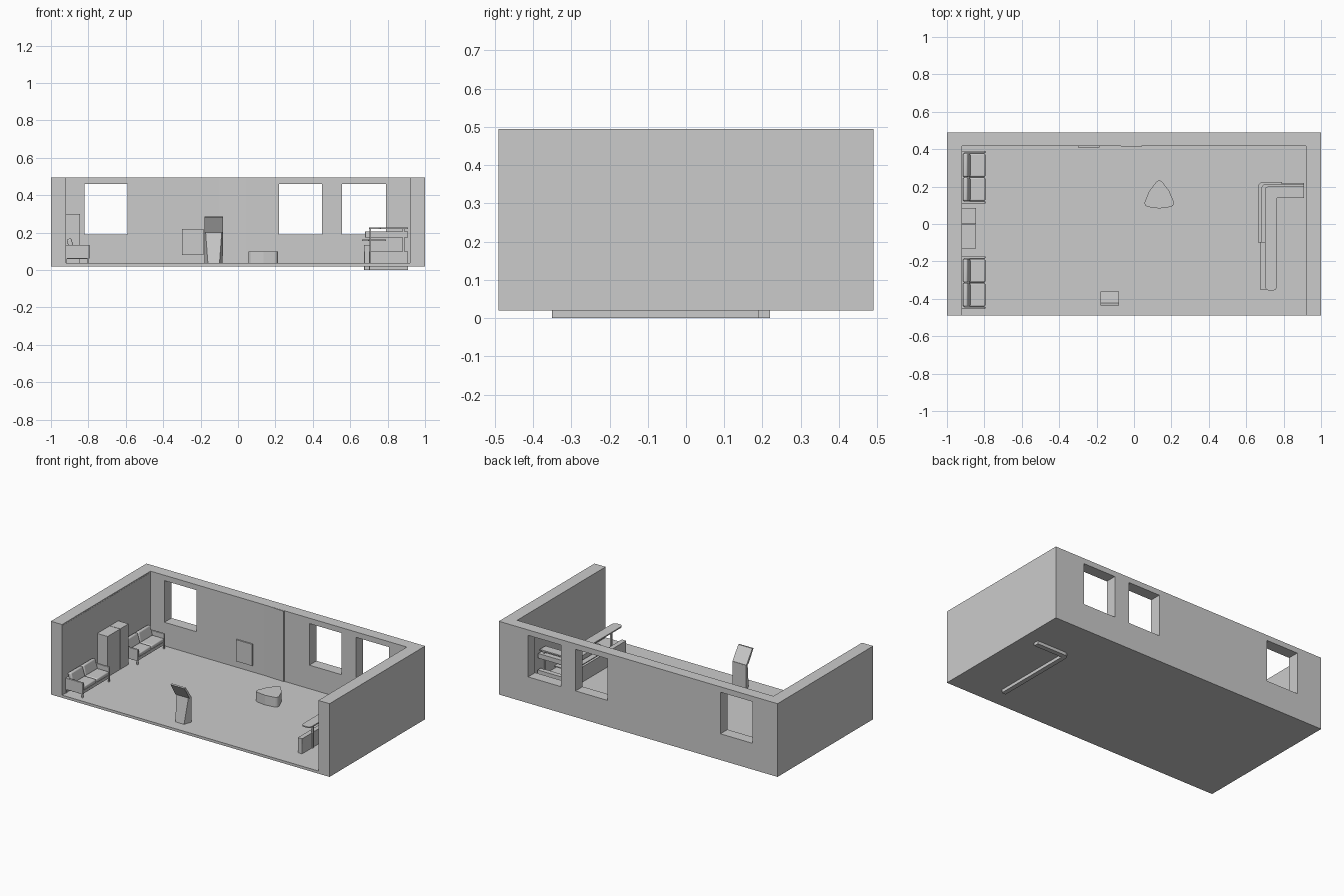
import bpy, bmesh, math
from mathutils import Matrix, Vector

if "Cube" in bpy.data.objects:
    bpy.data.objects.remove(bpy.data.objects["Cube"])

GREY = (0.6, 0.6, 0.6, 1)
grey = bpy.data.materials.new("plain_grey")
grey.use_nodes = True
grey.diffuse_color = GREY
grey.node_tree.nodes["Principled BSDF"].inputs["Base Color"].default_value = GREY


def finish(name, bm, bevel=0.0):
    bmesh.ops.recalc_face_normals(bm, faces=bm.faces)
    mesh = bpy.data.meshes.new(name)
    bm.to_mesh(mesh)
    bm.free()
    obj = bpy.data.objects.new(name, mesh)
    bpy.context.collection.objects.link(obj)
    mesh.materials.append(grey)
    if bevel:
        mod = obj.modifiers.new("soft_edges", 'BEVEL')
        mod.width, mod.segments = bevel, 3
        bpy.ops.object.select_all(action='DESELECT')
        obj.select_set(True)
        bpy.context.view_layer.objects.active = obj
        bpy.ops.object.shade_smooth_by_angle()
    return obj


def box(name, x, y, z, bevel=0.0, tilt=0.0):
    """Box between (min, max) pairs, tilted about its own y axis."""
    bm = bmesh.new()
    size = Vector((x[1] - x[0], y[1] - y[0], z[1] - z[0]))
    centre = Vector((sum(x), sum(y), sum(z))) / 2
    matrix = (Matrix.Translation(centre) @ Matrix.Rotation(tilt, 4, 'Y')
              @ Matrix.Diagonal(size).to_4x4())
    bmesh.ops.create_cube(bm, size=1, matrix=matrix)
    return finish(name, bm, bevel)


def extrude(name, points, offset):
    """Flat outline extruded along an offset."""
    bm = bmesh.new()
    face = bm.faces.new([bm.verts.new(p) for p in points])
    new = bmesh.ops.extrude_face_region(bm, geom=[face])["geom"]
    verts = [v for v in new if isinstance(v, bmesh.types.BMVert)]
    bmesh.ops.translate(bm, verts=verts, vec=offset)
    return finish(name, bm)


def prism(name, outline, z0, z1):
    """Plan outline extruded upward."""
    return extrude(name, [(x, y, z0) for x, y in outline], (0, 0, z1 - z0))


def arc(cx, cy, r, start, end, steps=8):
    angles = [math.radians(start + (end - start) * i / steps) for i in range(steps + 1)]
    return [(cx + r * math.cos(a), cy + r * math.sin(a)) for a in angles]


def corner_strip(name, x, y, z, long_end, short_end, r, end_r=0.004):
    """L-shaped strip: x and y give the widths of its long and short arms."""
    outline = [(x[1], y[0]), (short_end, y[0]), (short_end, y[1])]
    outline += arc(x[0] + r, y[1] - r, r, 90, 180)
    outline += arc(x[0] + end_r, long_end + end_r, end_r, 180, 270)
    outline += arc(x[1] - end_r, long_end + end_r, end_r, 270, 360)
    return prism(name, outline, *z)


# Room shell: three walls and a floor
WALL_IN, BACK, DEPTH, FLOOR = 0.92, 0.417, 0.49, 0.037
walls = prism("walls", [(-1, -DEPTH), (-WALL_IN, -DEPTH), (-WALL_IN, BACK), (WALL_IN, BACK),
                        (WALL_IN, -DEPTH), (1, -DEPTH), (1, DEPTH), (-1, DEPTH)], 0.02, 0.495)
box("floor", (-WALL_IN, WALL_IN), (-DEPTH, BACK), (0.02, FLOOR))
box("left_wall_lining", (-0.928, -0.919), (-DEPTH, BACK), (FLOOR, 0.487))

# Window openings in the back wall
for x0, x1 in ((-0.82, -0.59), (0.22, 0.45), (0.555, 0.79)):
    cutter = box("window_cutter", (x0, x1), (0.35, 0.55), (0.19, 0.46))
    cutter.hide_render = True
    mod = walls.modifiers.new("window", 'BOOLEAN')
    mod.operation, mod.solver, mod.object = 'DIFFERENCE', 'EXACT', cutter
    bpy.context.view_layer.objects.active = walls
    bpy.ops.object.modifier_apply(modifier=mod.name)
    bpy.data.objects.remove(cutter)

# Back wall details
box("wall_poster", (-0.3, -0.185), (0.408, BACK), (0.08, 0.22))
prism("wall_panel", [(-0.1, BACK), (0.04, 0.411), (0.04, BACK)], FLOOR, 0.494)

# Cabinets against the left wall
box("cabinet_front", (-0.925, -0.845), (-0.13, -0.003), (FLOOR, 0.3))
box("cabinet_back", (-0.925, -0.845), (0, 0.085), (FLOOR, 0.3))


# Two-seat sofas facing the room
def sofa(label, cy):
    half, back, front = 0.141, -0.924, -0.795
    box(label + "_frame", (back, front - 0.004), (cy - half, cy + half), (0.06, 0.082), 0.003)
    box(label + "_back", (back, -0.905), (cy - half, cy + half), (0.08, 0.135), 0.004)
    for s in (-1, 1):
        arm = sorted((cy + s * half, cy + s * (half - 0.012)))
        box(label + "_arm", (back, front), arm, (0.06, 0.135), 0.003)
        cushion = sorted((cy + s * 0.002, cy + s * 0.127))
        box(label + "_seat_cushion", (-0.9, front), cushion, (0.082, 0.108), 0.007)
        box(label + "_back_cushion", (-0.908, -0.882), cushion, (0.1, 0.168), 0.008, -0.28)
        for x in (back + 0.002, front - 0.01):
            leg = sorted((cy + s * (half - 0.002), cy + s * (half - 0.01)))
            box(label + "_leg", (x, x + 0.008), leg, (FLOOR, 0.062))


sofa("back_sofa", 0.25)
sofa("front_sofa", -0.314)

# Information stand: tapered pedestal carrying a leaning screen
bm = bmesh.new()
rings = []
for z, y_front, y_rear, w_front, w_rear in ((FLOOR, -0.412, -0.362, 0.031, 0.048),
                                            (0.2, -0.384, -0.36, 0.043, 0.05)):
    rings.append([bm.verts.new((-0.13 + x, y, z)) for x, y in
                  ((-w_front, y_front), (w_front, y_front), (w_rear, y_rear), (-w_rear, y_rear))])
bm.faces.new(rings[0])
bm.faces.new(rings[1])
for i in range(4):
    j = (i + 1) % 4
    bm.faces.new((rings[0][i], rings[0][j], rings[1][j], rings[1][i]))
finish("stand_pedestal", bm)
extrude("stand_screen", [(-0.18, y, z) for y, z in
                         ((-0.384, 0.2), (-0.36, 0.197), (-0.422, 0.285), (-0.435, 0.283))],
        (0.1, 0, 0))

# Pouf: triangle with bulging sides and rounded corners
outline = []
for turn in (90, 210, 330):
    a = math.radians(turn)
    outline += arc(0.135 + 0.065 * math.cos(a), 0.145 + 0.065 * math.sin(a),
                   0.022, turn - 48, turn + 48)
    mid = math.radians(turn + 60)
    outline.append((0.135 + 0.062 * math.cos(mid), 0.145 + 0.062 * math.sin(mid)))
prism("pouf", outline, FLOOR, 0.1)

# Reception counter by the right wall
corner_strip("counter_base", (0.675, 0.705), (0.188, 0.22), (0, 0.1), -0.35, 0.91, 0.03)
box("counter_front", (0.675, 0.705), (-0.35, 0.19), (0.1, 0.135))
corner_strip("counter_beam", (0.68, 0.712), (0.18, 0.215), (0.175, 0.205), -0.1, 0.91, 0.03)
corner_strip("counter_top", (0.7, 0.765), (0.14, 0.2), (0.218, 0.226), -0.355, 0.91, 0.02, 0.022)
corner_strip("counter_ledge", (0.662, 0.7), (0.18, 0.225), (0.156, 0.162), -0.1, 0.79, 0.03)
for x, y in ((0.702, -0.25), (0.702, 0.0), (0.702, 0.185), (0.88, 0.185)):
    box("counter_post", (x, x + 0.01), (y, y + 0.01), (FLOOR, 0.22))
